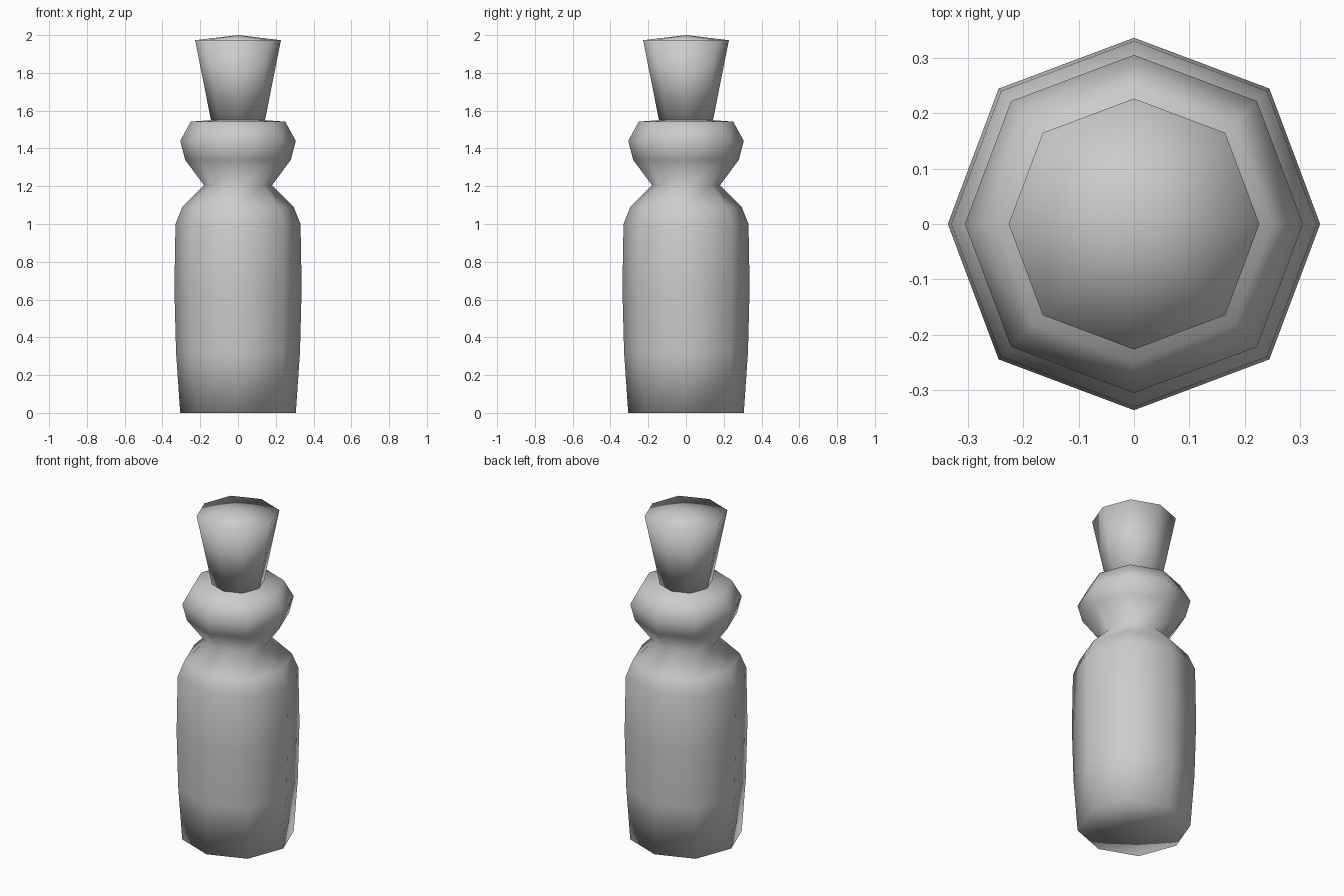
import bpy, bmesh, math

if "Cube" in bpy.data.objects:
    bpy.data.objects.remove(bpy.data.objects["Cube"])

SIDES = 8
DIAGONAL = 1.028  # diagonal corners sit slightly further out


def lathe(name, profile, top_z, bottom_z):
    """Eight-sided turned solid from (radius, z) points, closed by shallow fans."""
    bm = bmesh.new()
    rings = []
    for r, z in profile:
        ring = []
        for i in range(SIDES):
            a = 2 * math.pi * i / SIDES
            k = r * (DIAGONAL if i % 2 else 1.0)
            ring.append(bm.verts.new((k * math.cos(a), k * math.sin(a), z)))
        rings.append(ring)
    top = bm.verts.new((0, 0, top_z))
    bottom = bm.verts.new((0, 0, bottom_z))
    for i in range(SIDES):
        j = (i + 1) % SIDES
        for lo, hi in zip(rings, rings[1:]):
            bm.faces.new((lo[i], lo[j], hi[j], hi[i]))
        bm.faces.new((rings[-1][i], rings[-1][j], top))
        bm.faces.new((rings[0][j], rings[0][i], bottom))
    bmesh.ops.recalc_face_normals(bm, faces=bm.faces[:])
    for f in bm.faces:
        f.smooth = True
    mesh = bpy.data.meshes.new(name)
    bm.to_mesh(mesh)
    bm.free()
    obj = bpy.data.objects.new(name, mesh)
    bpy.context.collection.objects.link(obj)
    return obj


# Bottle with pinched neck and bulging collar
lathe("bottle_body", [
    (0.306, 0.0), (0.328, 0.32), (0.337, 0.66), (0.331, 1.0),
    (0.295, 1.09), (0.18, 1.205), (0.28, 1.34), (0.306, 1.44),
    (0.25, 1.542)], 1.56, 0.0)

# Flared stopper with a shallow pointed top
lathe("stopper", [(0.143, 1.55), (0.227, 1.973)], 2.0, 1.55)
